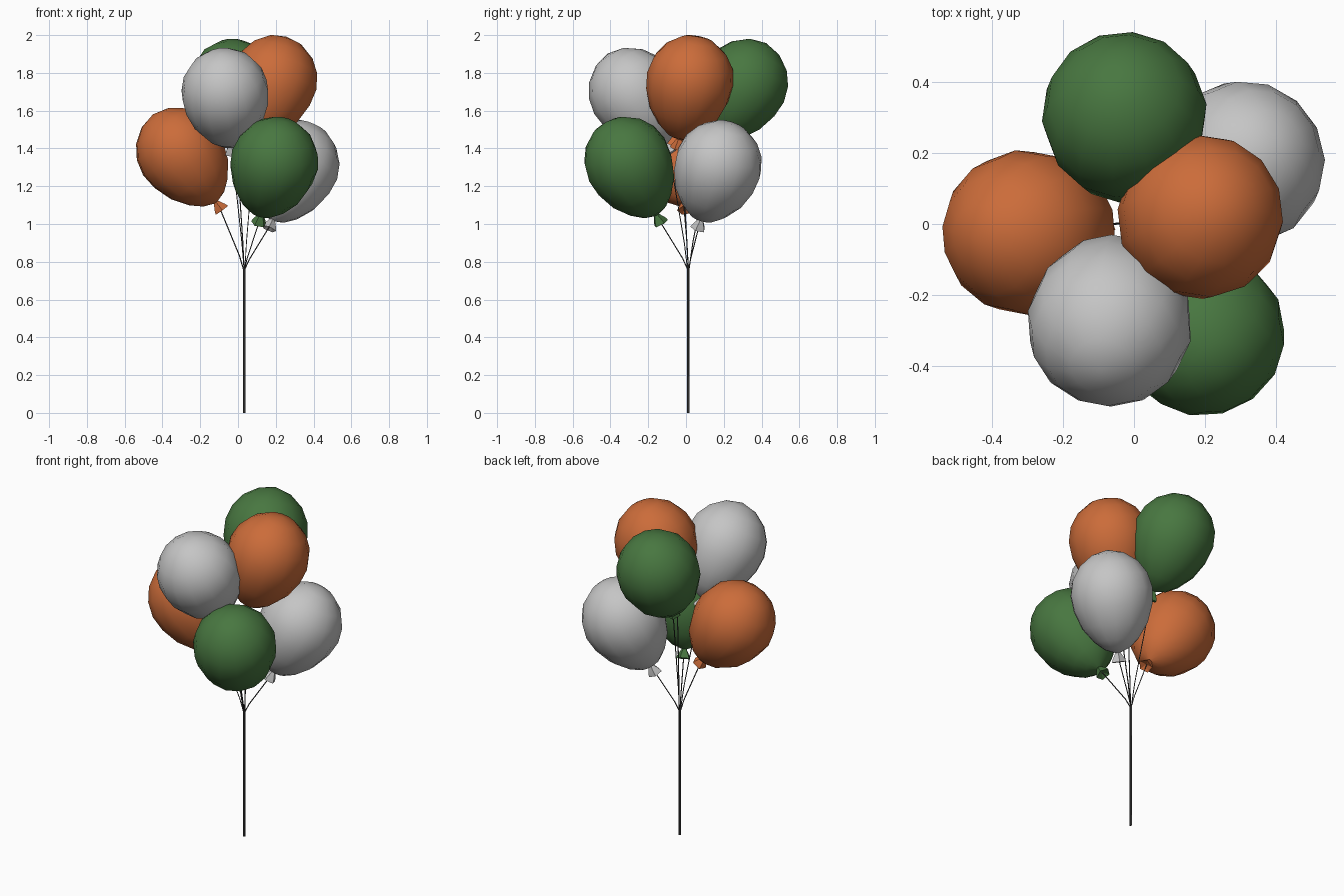
import bpy, bmesh, math
from mathutils import Vector

if "Cube" in bpy.data.objects:
    bpy.data.objects.remove(bpy.data.objects["Cube"])


def material(name, rgb):
    m = bpy.data.materials.new(name)
    m.diffuse_color = (*rgb, 1)
    m.use_nodes = True
    m.node_tree.nodes["Principled BSDF"].inputs["Base Color"].default_value = m.diffuse_color
    return m


orange = material("orange rubber", (0.60, 0.15, 0.042))
green = material("green rubber", (0.065, 0.185, 0.052))
white = material("pale grey rubber", (0.56, 0.56, 0.56))
dark = material("dark string", (0.06, 0.06, 0.06))

# Profiles along the balloon axis: (radius, height), origin at mid-length
BODY = [(0.012, -0.290), (0.070, -0.268), (0.125, -0.222), (0.186, -0.140),
        (0.223, -0.040), (0.233, 0.050), (0.213, 0.135), (0.166, 0.207),
        (0.090, 0.262), (0, 0.284)]
KNOT = [(0, -0.325), (0.042, -0.342), (0.036, -0.325), (0.012, -0.285)]


def lathe(bm, profile, sides):
    rings = []
    for r, z in profile:
        n = sides if r else 1
        rings.append([bm.verts.new((r * math.cos(2 * math.pi * i / sides),
                                    r * math.sin(2 * math.pi * i / sides), z))
                      for i in range(n)])
    for a, b in zip(rings, rings[1:]):
        for i in range(sides):
            j = (i + 1) % sides
            quad = [a[i % len(a)], a[j % len(a)], b[j % len(b)], b[i % len(b)]]
            bm.faces.new(list(dict.fromkeys(quad)))


def lathe_object(name, profile, sides, mat, centre, axis, angle):
    bm = bmesh.new()
    lathe(bm, profile, sides)
    bmesh.ops.recalc_face_normals(bm, faces=bm.faces)
    for f in bm.faces:
        f.smooth = True
    me = bpy.data.meshes.new(name)
    bm.to_mesh(me)
    bm.free()
    me.materials.append(mat)
    me.set_sharp_from_angle(angle=math.radians(angle))
    ob = bpy.data.objects.new(name, me)
    ob.location = centre
    ob.rotation_euler = axis.to_track_quat('Z', 'Y').to_euler()
    bpy.context.collection.objects.link(ob)
    return ob


def string(name, points):
    cu = bpy.data.curves.new(name, 'CURVE')
    cu.dimensions = '3D'
    cu.bevel_depth = 0.003
    cu.bevel_resolution = 0
    cu.use_fill_caps = True
    sp = cu.splines.new('POLY')
    sp.points.add(len(points) - 1)
    for p, co in zip(sp.points, points):
        p.co = (*co, 1)
    cu.materials.append(dark)
    bpy.context.collection.objects.link(bpy.data.objects.new(name, cu))


# Balloons: name, colour, centre, axis direction
BALLOONS = [
    ("lower_left", orange, (-0.285, -0.022, 1.35), (-0.58, -0.05, 0.81)),
    ("lower_front", green, (0.185, -0.29, 1.297), (0.22, -0.46, 0.86)),
    ("lower_right", white, (0.29, 0.16, 1.277), (0.37, 0.28, 0.88)),
    ("upper_front", white, (-0.065, -0.262, 1.664), (-0.10, -0.53, 0.84)),
    ("upper_right", orange, (0.178, 0.015, 1.723), (0.28, 0.17, 0.94)),
    ("upper_back", green, (-0.025, 0.29, 1.708), (-0.05, 0.47, 0.88)),
]
JOIN = Vector((0.033, 0.012, 0))   # where the strings are gathered

for i, (name, mat, centre, axis) in enumerate(BALLOONS):
    c, d = Vector(centre), Vector(axis).normalized()
    lathe_object(name + "_balloon", BODY, 14, mat, c, d, 70)
    lathe_object(name + "_knot", KNOT, 5, mat, c, d, 20)
    # string from the knot, gathered with the others down to the ground
    start = c - d * 0.32
    out = Vector((d.x, d.y, 0)).normalized() * 0.004
    gather = JOIN + out + Vector((0, 0, 0.76))
    bend = gather.lerp(start, 0.22)
    bend.x += (JOIN.x - bend.x) * 0.2
    bend.y += (JOIN.y - bend.y) * 0.2
    string(name + "_string", [start, bend, gather, JOIN + out])
